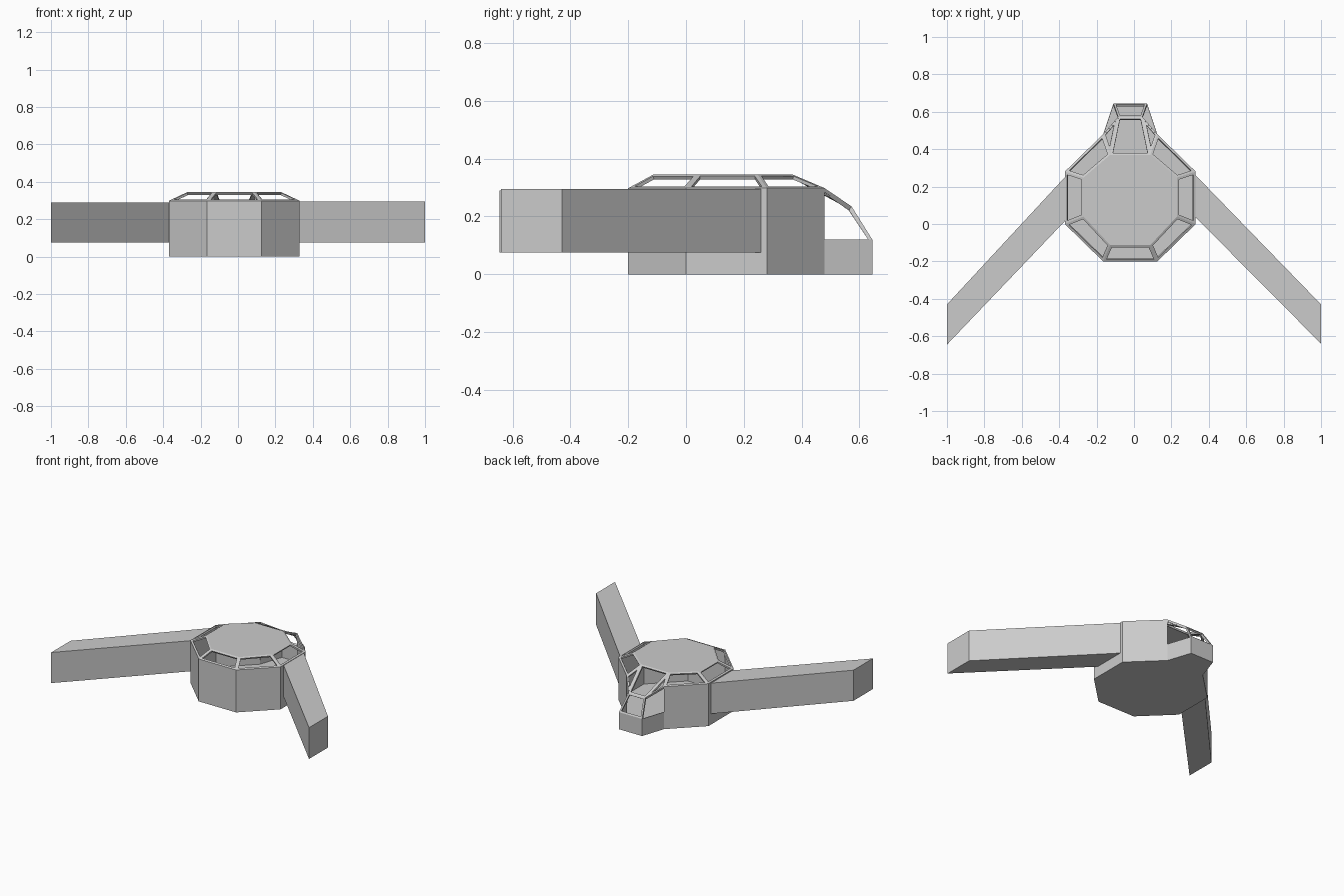
import bpy, bmesh

if "Cube" in bpy.data.objects:
    bpy.data.objects.remove(bpy.data.objects["Cube"])

def build(name, verts, faces, frame=0.0, thick=0.0):
    """Mesh from faces; optional window cut-out and sheet thickness."""
    bm = bmesh.new()
    vs = [bm.verts.new(v) for v in verts]
    for f in faces:
        bm.faces.new([vs[i] for i in f])
    bmesh.ops.recalc_face_normals(bm, faces=bm.faces[:])
    if frame:
        panes = bm.faces[:]
        bmesh.ops.inset_individual(bm, faces=panes, thickness=frame, use_even_offset=True)
        bmesh.ops.delete(bm, geom=panes, context='FACES')
    me = bpy.data.meshes.new(name)
    bm.to_mesh(me)
    bm.free()
    ob = bpy.data.objects.new(name, me)
    bpy.context.collection.objects.link(ob)
    if thick:
        m = ob.modifiers.new("thickness", 'SOLIDIFY')
        m.thickness = thick
        m.offset = -1
    return ob

def prism(name, pts, z0, z1):
    n = len(pts)
    verts = [(x, y, z0) for x, y in pts] + [(x, y, z1) for x, y in pts]
    faces = [tuple(range(n))[::-1], tuple(range(n, 2 * n))]
    faces += [(i, (i + 1) % n, n + (i + 1) % n, n + i) for i in range(n)]
    return build(name, verts, faces)

CX = -0.02
def ring(half):
    """Mirror the right half outline about the body axis, counter-clockwise from front left."""
    right = [(CX + x, y) for x, y in half]
    left = [(CX - x, y) for x, y in half]
    return [left[0]] + right + left[:0:-1]

rim = ring([(0.145, -0.20), (0.35, 0.0), (0.35, 0.28), (0.145, 0.48)])
roof = ring([(0.107, -0.113), (0.25, 0.04), (0.25, 0.248), (0.107, 0.37)])
nose = [(CX + 0.09, 0.645), (CX - 0.09, 0.645)]
brow = [(CX + 0.065, 0.573), (CX - 0.065, 0.573)]
RIM_Z, ROOF_Z, NOSE_Z, BROW_Z = 0.298, 0.345, 0.12, 0.235

# Hollow hull: floor, seven tall walls and a low nose wall
floor = rim[:5] + nose + rim[5:]
tops = [RIM_Z] * 8
hull_v = [(x, y, 0) for x, y in floor] + [(x, y, RIM_Z) for x, y in rim]
low = len(hull_v)
hull_v += [(x, y, NOSE_Z) for x, y in (rim[4], nose[0], nose[1], rim[5])]
base = [0, 1, 2, 3, 4, 7, 8, 9]
hull_f = [tuple(range(10))[::-1]]
for i in range(8):
    j = (i + 1) % 8
    if i != 4:
        hull_f.append((base[i], base[j], 10 + j, 10 + i))
for k in range(3):
    hull_f.append((4 + k, 5 + k, low + k + 1, low + k))
build("hull", hull_v, hull_f, thick=0.004)

# Flat roof plate
prism("roof", roof, ROOF_Z - 0.012, ROOF_Z)

# Open window frames around the roof
fv = [(x, y, RIM_Z) for x, y in rim] + [(x, y, ROOF_Z) for x, y in roof]
ff = [(i, (i + 1) % 8, 8 + (i + 1) % 8, 8 + i) for i in range(8) if i != 4]
build("roof_window_frames", fv, ff, frame=0.013, thick=0.012)

# Cockpit canopy frames over the nose
cv = [(*rim[4], RIM_Z), (*rim[5], RIM_Z), (*roof[4], ROOF_Z), (*roof[5], ROOF_Z),
      (*brow[0], BROW_Z), (*brow[1], BROW_Z), (*nose[0], NOSE_Z), (*nose[1], NOSE_Z)]
cf = [(2, 4, 5, 3), (4, 6, 7, 5), (0, 4, 2), (1, 3, 5)]
build("canopy_frames", cv, cf, frame=0.012, thick=0.012)

# Slim side rails from the hull edge to the nose tip
for side, a, t, b in (("right", 0, 4, 6), ("left", 1, 5, 7)):
    d = 0.014
    pts = [cv[a], cv[t], cv[b]]
    verts = pts + [(x, y - d * 0.6, z - d) for x, y, z in pts[:2]] + \
        [(pts[2][0], pts[2][1] - d, pts[2][2])]
    build(side + "_canopy_rail", verts, [(0, 1, 4, 3), (1, 2, 5, 4)], thick=0.006)

# Swept wings
prism("left_wing", [(-1, -0.645), (-0.37, 0.015), (-0.37, 0.25), (-1, -0.43)], 0.075, 0.29)
prism("right_wing", [(1, -0.64), (1, -0.43), (0.33, 0.26), (0.33, 0.035)], 0.075, 0.295)
